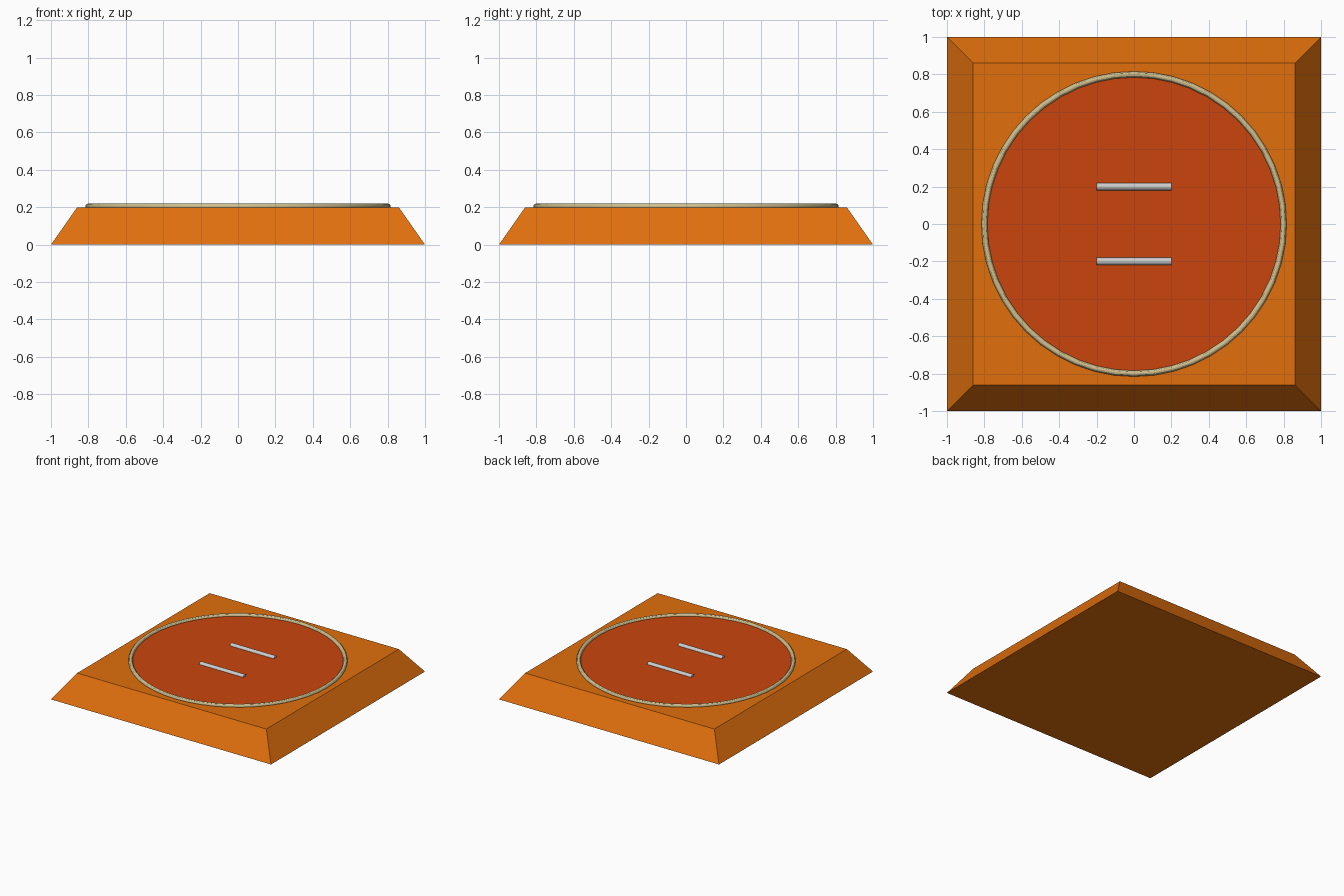
import bpy, bmesh, math

if "Cube" in bpy.data.objects:
    bpy.data.objects.remove(bpy.data.objects["Cube"])


def material(name, color):
    m = bpy.data.materials.new(name)
    m.diffuse_color = (*color, 1)
    m.use_nodes = True
    m.node_tree.nodes["Principled BSDF"].inputs["Base Color"].default_value = m.diffuse_color
    return m


def finish(name, mat=None, smooth=False):
    ob = bpy.context.object
    ob.name = name
    if mat:
        ob.data.materials.append(mat)
    if smooth:
        bpy.ops.object.shade_smooth_by_angle()
    return ob


orange = material("orange", (0.75, 0.16, 0.004))
red = material("red_orange", (0.6, 0.06, 0.004))
tan = material("tan", (0.62, 0.52, 0.27))

# Tapered square base
bpy.ops.mesh.primitive_cube_add(size=2, location=(0, 0, 0.1))
base = finish("base", orange)
for v in base.data.vertices:
    top = v.co.z > 0
    v.co.z = 0.1 if top else -0.1
    if top:
        v.co.x *= 0.86
        v.co.y *= 0.86

# Round pad set into the top
bpy.ops.mesh.primitive_cylinder_add(vertices=48, radius=0.8, depth=0.01, location=(0, 0, 0.198))
finish("pad", red, True)

# Rim around the pad
bpy.ops.mesh.primitive_torus_add(major_radius=0.8, minor_radius=0.016, major_segments=48,
                                 minor_segments=12, location=(0, 0, 0.204))
finish("rim", tan, True)

# Two half-sunk rods
for name, y in (("front_rod", -0.2), ("back_rod", 0.2)):
    bpy.ops.mesh.primitive_cylinder_add(vertices=24, radius=0.02, depth=0.4, location=(0, y, 0.2),
                                        rotation=(0, math.pi / 2, 0))
    finish(name, None, True)
